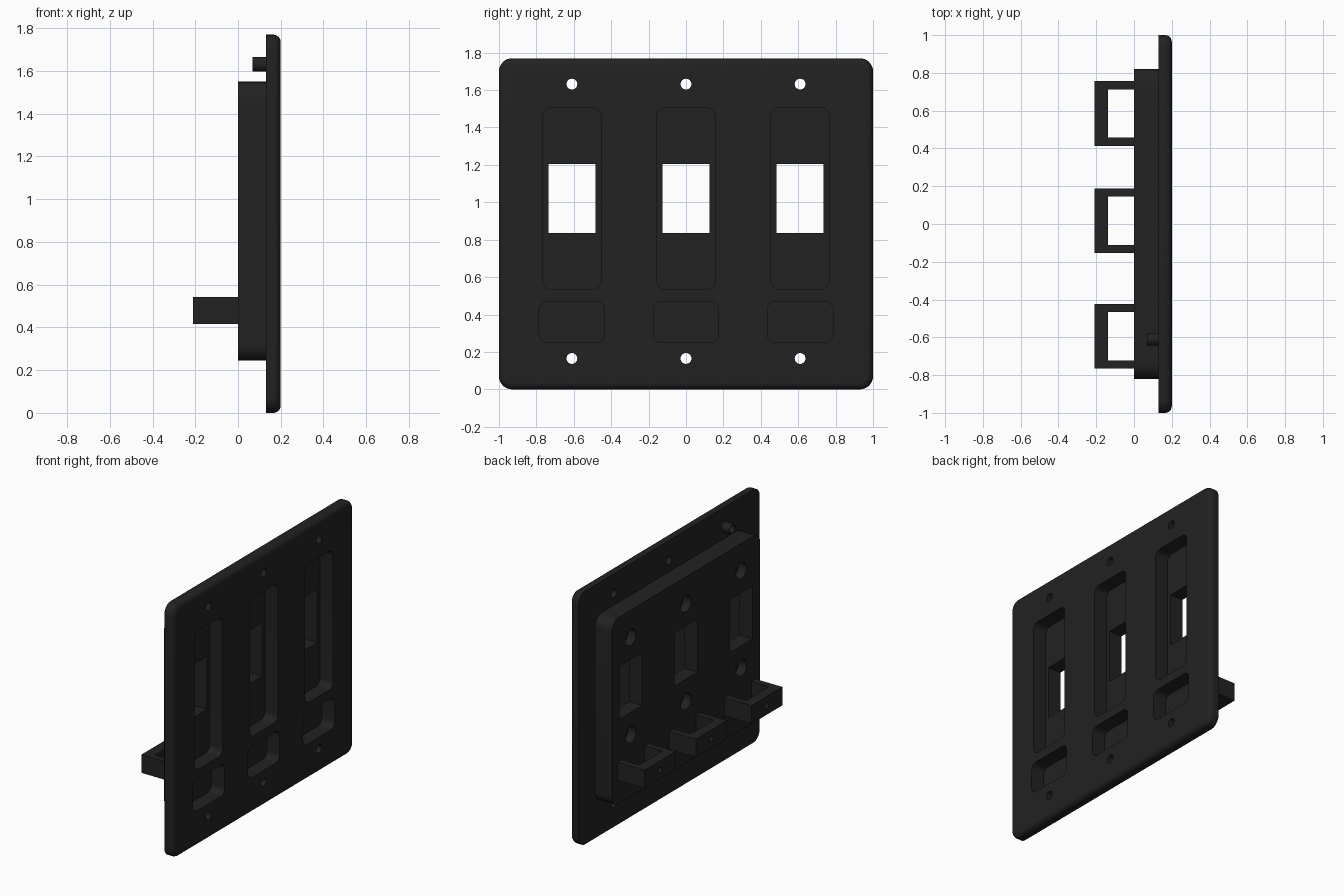
import bpy, bmesh, math

if "Cube" in bpy.data.objects:
    bpy.data.objects.remove(bpy.data.objects["Cube"])

mat = bpy.data.materials.new("matte_black")
mat.diffuse_color = (0.016, 0.016, 0.016, 1)
mat.use_nodes = True
mat.node_tree.nodes["Principled BSDF"].inputs["Base Color"].default_value = mat.diffuse_color
COLUMNS = (-0.61, 0.0, 0.61)


def rounded(y0, y1, z0, z1, r, n=8):
    """Outline of a rounded rectangle in the YZ plane."""
    if r <= 0:
        return [(y0, z0), (y1, z0), (y1, z1), (y0, z1)]
    pts = []
    for i, (cy, cz) in enumerate([(y1 - r, z1 - r), (y0 + r, z1 - r),
                                  (y0 + r, z0 + r), (y1 - r, z0 + r)]):
        for k in range(n + 1):
            a = math.pi / 2 * (i + k / n)
            pts.append((cy + r * math.cos(a), cz + r * math.sin(a)))
    return pts


def circle(y, z, r, n=24):
    return [(y + r * math.cos(2 * math.pi * k / n),
             z + r * math.sin(2 * math.pi * k / n)) for k in range(n)]


def loft(bm, rings):
    """Closed solid through (x, outline) rings."""
    loops = [[bm.verts.new((x, y, z)) for y, z in pts] for x, pts in rings]
    for a, b in zip(loops, loops[1:]):
        for i in range(len(a)):
            j = (i + 1) % len(a)
            bm.faces.new((a[i], a[j], b[j], b[i]))
    bm.faces.new(loops[0][::-1])
    bm.faces.new(loops[-1])


def make(name, solids):
    bm = bmesh.new()
    for rings in solids:
        loft(bm, rings)
    bmesh.ops.recalc_face_normals(bm, faces=bm.faces)
    me = bpy.data.meshes.new(name)
    bm.to_mesh(me)
    bm.free()
    me.materials.append(mat)
    ob = bpy.data.objects.new(name, me)
    bpy.context.collection.objects.link(ob)
    return ob


def activate(ob):
    bpy.ops.object.select_all(action='DESELECT')
    ob.select_set(True)
    bpy.context.view_layer.objects.active = ob


def combine(ob, other, op):
    activate(ob)
    m = ob.modifiers.new("combine", 'BOOLEAN')
    m.operation, m.solver, m.object = op, 'EXACT', other
    bpy.ops.object.modifier_apply(modifier=m.name)
    bpy.data.objects.remove(other)


def prism(x0, x1, pts):
    return [(x0, pts), (x1, pts)]


def smooth(ob):
    activate(ob)
    bpy.ops.object.shade_smooth_by_angle(angle=math.radians(30))


# Cover plate with a rounded front rim
F = 0.035
rings = [(0.13, rounded(-1, 1, 0, 1.77, 0.07))]
for k in range(7):
    a = math.pi / 2 * k / 6
    d = F * (1 - math.cos(a))
    rings.append((0.20 - F + F * math.sin(a),
                  rounded(-1 + d, 1 - d, d, 1.77 - d, 0.07 - d)))
plate = make("wall_plate", [rings])

# Raised block on the back
combine(plate, make("back_block", [prism(0, 0.15, rounded(-0.82, 0.82, 0.245, 1.55, 0.075))]), 'UNION')

# Tall and short recesses in the front
combine(plate, make("recess_cutter", [
    prism(0.10, 0.3, rounded(c - w, c + w, z0, z1, 0.045))
    for c in COLUMNS for w, z0, z1 in ((0.155, 0.535, 1.505), (0.175, 0.25, 0.47))]), 'DIFFERENCE')

# Switch windows
combine(plate, make("window_cutter", [
    prism(-0.1, 0.3, rounded(c - 0.126, c + 0.126, 0.835, 1.205, 0)) for c in COLUMNS]), 'DIFFERENCE')

# Screw holes through the plate, blind holes in the back block
combine(plate, make("hole_cutter",
    [prism(-0.1, 0.3, circle(c, z, 0.029)) for c in COLUMNS for z in (0.165, 1.632)] +
    [prism(-0.1, 0.06, circle(c, z, 0.058)) for c in COLUMNS for z in (0.68, 1.36)]), 'DIFFERENCE')
smooth(plate)

# Hollow peg around one screw hole
peg = make("screw_sleeve", [prism(0.068, 0.131, circle(-0.61, 1.632, 0.034))])
combine(peg, make("sleeve_cutter", [prism(0, 0.3, circle(-0.61, 1.632, 0.029))]), 'DIFFERENCE')
smooth(peg)

# U-shaped brackets behind the block, each with a small hole in its bar
for i, c in enumerate((-0.595, 0.0175, 0.585)):
    br = make(f"bracket_{i + 1}", [prism(-0.21, 0.002, rounded(c - 0.171, c + 0.171, 0.415, 0.543, 0))])
    combine(br, make("gap_cutter", [prism(-0.137, 0.1, rounded(c - 0.128, c + 0.128, 0.3, 0.7, 0))]), 'DIFFERENCE')
    combine(br, make("bar_cutter", [prism(-0.3, -0.1, circle(c, 0.48, 0.02, 16))]), 'DIFFERENCE')
    smooth(br)
